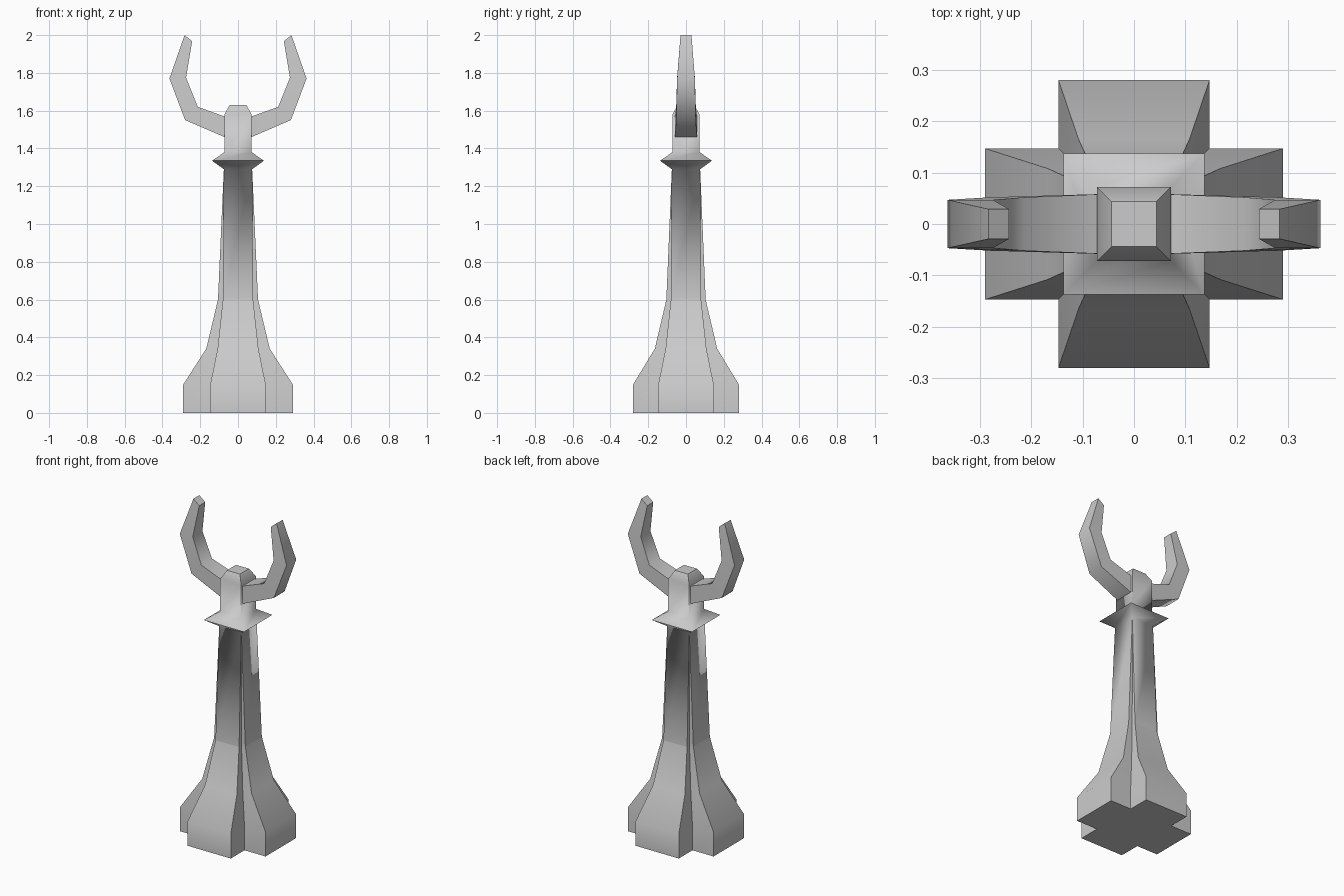
import bpy, bmesh, math

if "Cube" in bpy.data.objects:
    bpy.data.objects.remove(bpy.data.objects["Cube"])

# Single plain grey material
grey = bpy.data.materials.new("plain grey")
grey.use_nodes = True
colour = (0.6, 0.6, 0.6, 1)
grey.diffuse_color = colour
grey.node_tree.nodes["Principled BSDF"].inputs["Base Color"].default_value = colour


def loft(name, rings):
    """Skin a list of equal-length point rings, capped at both ends."""
    bm = bmesh.new()
    loops = [[bm.verts.new(p) for p in ring] for ring in rings]
    n = len(loops[0])
    for a, b in zip(loops, loops[1:]):
        for i in range(n):
            j = (i + 1) % n
            bm.faces.new((a[i], a[j], b[j], b[i]))
    bm.faces.new(loops[0][::-1])
    bm.faces.new(loops[-1])
    bmesh.ops.remove_doubles(bm, verts=bm.verts, dist=1e-4)
    bmesh.ops.recalc_face_normals(bm, faces=bm.faces)
    mesh = bpy.data.meshes.new(name)
    bm.to_mesh(mesh)
    bm.free()
    mesh.materials.append(grey)
    obj = bpy.data.objects.new(name, mesh)
    bpy.context.collection.objects.link(obj)
    bpy.ops.object.select_all(action='DESELECT')
    obj.select_set(True)
    bpy.context.view_layer.objects.active = obj
    bpy.ops.object.shade_smooth_by_angle(angle=math.radians(60))
    return obj


def cross_ring(z, ox, oy, i):
    """Plus-shaped section; it becomes a square when the arms reach i."""
    return [(x, y, z) for x, y in (
        (ox, -i), (ox, i), (i, i), (i, oy), (-i, oy), (-i, i),
        (-ox, i), (-ox, -i), (-i, -i), (-i, -oy), (i, -oy), (i, -i))]


# Pillar: flared cross-shaped foot, tapering shaft, square collar and head
levels = [
    (0.00, 0.29, 0.28, 0.147), (0.15, 0.29, 0.28, 0.147),
    (0.34, 0.168, 0.165, 0.108), (0.60, 0.106, 0.104, 0.08),
    (1.29, 0.075, 0.075, 0.075), (1.335, 0.137, 0.137, 0.137),
    (1.38, 0.072, 0.072, 0.072), (1.58, 0.072, 0.072, 0.072),
    (1.63, 0.044, 0.044, 0.044)]
pillar = loft("pillar", [cross_ring(*lv) for lv in levels])

# Crease where the foot meets the shaft
verts = pillar.data.vertices
for e in pillar.data.edges:
    if all(abs(verts[v].co.z - 0.6) < 0.001 for v in e.vertices):
        e.use_edge_sharp = True

# Horns: outer point, inner point and half depth at each bend
bends = [
    ((0.04, 1.447), (0.04, 1.558), 0.059), ((0.28, 1.55), (0.213, 1.62), 0.052),
    ((0.363, 1.77), (0.275, 1.775), 0.047), ((0.283, 2.0), (0.243, 1.968), 0.029)]
for side, name in ((1, "left_horn"), (-1, "right_horn")):
    loft(name, [[(side * ox, -d, oz), (side * ox, d, oz),
                 (side * ix, d, iz), (side * ix, -d, iz)]
                for (ox, oz), (ix, iz), d in bends])
